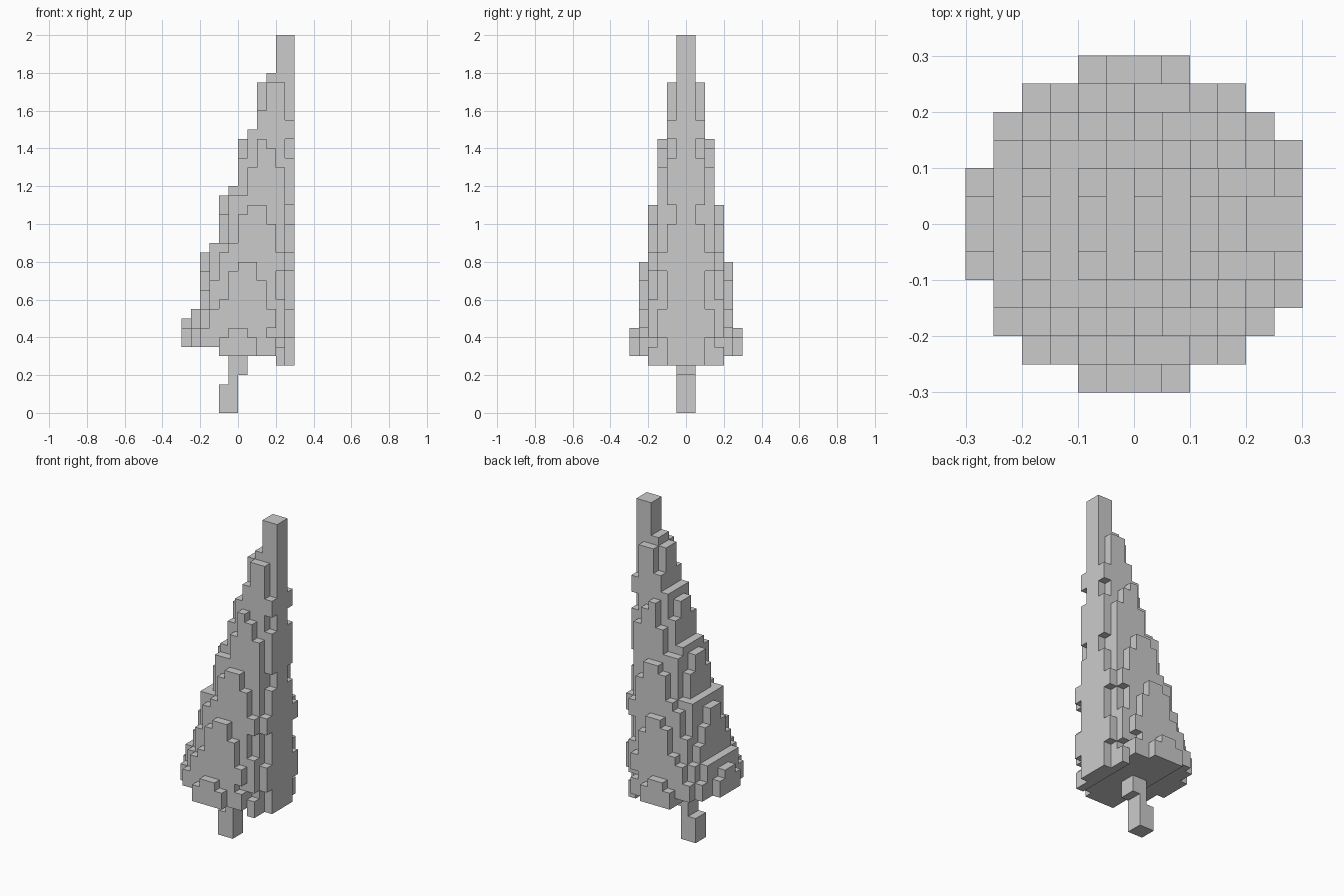
import bpy, bmesh
from math import floor, hypot

if "Cube" in bpy.data.objects:
    bpy.data.objects.remove(bpy.data.objects["Cube"])

S = 0.05  # edge length of one block


def block_object(name, inside, bounds):
    """Mesh the outer skin of all blocks whose centre passes the inside test."""
    (x0, x1), (y0, y1), (z0, z1) = bounds
    cells = {(i, j, k)
             for i in range(x0, x1) for j in range(y0, y1) for k in range(z0, z1)
             if inside((i + .5) * S, (j + .5) * S, (k + .5) * S)}
    bm = bmesh.new()
    corners = {}

    def vert(p):
        if p not in corners:
            corners[p] = bm.verts.new([c * S for c in p])
        return corners[p]

    for cell in sorted(cells):
        for axis in range(3):
            for side in (0, 1):
                near = list(cell)
                near[axis] += 2 * side - 1
                if tuple(near) in cells:
                    continue
                u, v = (axis + 1) % 3, (axis + 2) % 3
                quad = []
                for a, b in ((0, 0), (1, 0), (1, 1), (0, 1)):
                    p = list(cell)
                    p[axis] += side
                    p[u] += a
                    p[v] += b
                    quad.append(vert(tuple(p)))
                bm.faces.new(quad if side else quad[::-1])
    me = bpy.data.meshes.new(name)
    bm.to_mesh(me)
    bm.free()
    ob = bpy.data.objects.new(name, me)
    bpy.context.collection.objects.link(ob)
    return ob


# Foliage: a leaning cone, its axis stepping sideways one block at a time
def in_foliage(x, y, z):
    if z + .17 * x < .308:                      # slanted underside
        return False
    # straight spine on the leaning side
    if x > .2 and abs(y) < .05:
        return True
    if x > .25 and abs(y) < .1 and (z < 1.0 or 1.15 < z < 1.35):
        return True
    lean = .16 * (z - .3)
    step = max(0, min(5, floor((z + .3 * (lean - x) * -1 - .157) / .327)))
    dx = x - S * step
    radius = .279 - .155 * (z + .17 * dx - .45)
    return hypot(dx, y) <= radius


# Trunk: short leaning post with a single kink
def in_trunk(x, y, z):
    if x < -.05:
        return z < .15
    return x < 0 or z > .2


block_object("foliage", in_foliage, ((-6, 6), (-6, 6), (5, 40)))
block_object("trunk", in_trunk, ((-2, 1), (-1, 1), (0, 6)))
